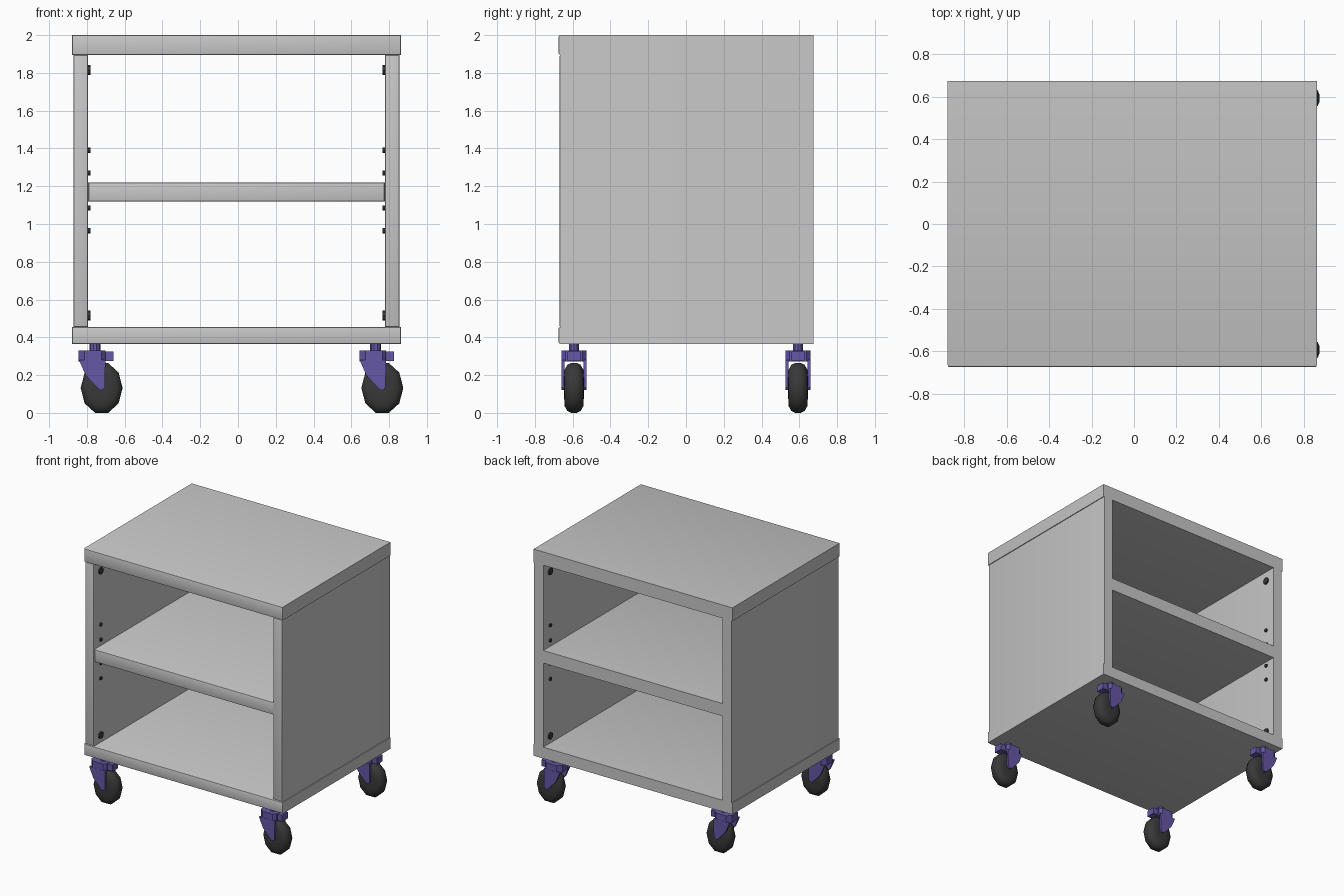
import bpy, bmesh, math
from mathutils import Vector

cube = bpy.data.objects.get("Cube")
if cube:
    bpy.data.objects.remove(cube)


def material(name, rgb, roughness=0.6):
    m = bpy.data.materials.new(name)
    m.use_nodes = True
    m.diffuse_color = (*rgb, 1)
    bsdf = next(n for n in m.node_tree.nodes if n.type == 'BSDF_PRINCIPLED')
    bsdf.inputs["Base Color"].default_value = (*rgb, 1)
    bsdf.inputs["Roughness"].default_value = roughness
    return m


GREY = material("light grey", (0.58, 0.58, 0.58))
PURPLE = material("purple", (0.13, 0.095, 0.38))
BLACK = material("black rubber", (0.04, 0.04, 0.04))


def finish(name, bm, mat, smooth=None):
    bmesh.ops.recalc_face_normals(bm, faces=bm.faces)
    mesh = bpy.data.meshes.new(name)
    bm.to_mesh(mesh)
    bm.free()
    mesh.materials.append(mat)
    obj = bpy.data.objects.new(name, mesh)
    bpy.context.collection.objects.link(obj)
    if smooth:
        bpy.ops.object.select_all(action='DESELECT')
        obj.select_set(True)
        bpy.context.view_layer.objects.active = obj
        bpy.ops.object.shade_smooth_by_angle(angle=math.radians(smooth))
    return obj


def board(name, x, y, z, bevel=0.01):
    """Box between limits, with softened edges around the front face."""
    bm = bmesh.new()
    bmesh.ops.create_cube(bm, size=1)
    for v in bm.verts:
        v.co = Vector(lim[0] if c < 0 else lim[1] for c, lim in zip(v.co, (x, y, z)))
    front = [e for e in bm.edges if all(abs(v.co.y - y[0]) < 1e-4 for v in e.verts)]
    if bevel:
        bmesh.ops.bevel(bm, geom=front, offset=bevel, segments=2, profile=0.5, affect='EDGES')
    return finish(name, bm, GREY, 40)


def prism(bm, points, direction):
    """Extrude a flat outline along a direction."""
    face = bm.faces.new([bm.verts.new(p) for p in points])
    moved = bmesh.ops.extrude_face_region(bm, geom=[face])["geom"]
    bmesh.ops.translate(bm, vec=direction,
                        verts=[g for g in moved if isinstance(g, bmesh.types.BMVert)])
    bm.faces.ensure_lookup_table()


# Cabinet boards
LEFT, RIGHT, DEPTH = 0.862, -0.878, 0.675
board("top_board", (RIGHT, LEFT), (-DEPTH, DEPTH), (1.895, 2.0))
board("base_board", (RIGHT, LEFT), (-DEPTH, DEPTH), (0.365, 0.455))
board("right_side_panel", (RIGHT + 0.006, -0.793), (-0.67, DEPTH), (0.455, 1.895))
board("left_side_panel", (0.777, LEFT - 0.006), (-0.67, DEPTH), (0.455, 1.895))
board("middle_shelf", (-0.793, 0.777), (-0.665, DEPTH), (1.12, 1.22))

# Shelf pins and bolt heads on the inner faces of the side panels
PINS = [(1.815, 0.027), (1.39, 0.014), (1.27, 0.014),
        (1.085, 0.014), (0.965, 0.014), (0.515, 0.027)]
for side, wall, inward in (("right", -0.793, 1), ("left", 0.777, -1)):
    for row, y in (("front", -0.588), ("back", 0.592)):
        bm = bmesh.new()
        for z, r in PINS:
            ring = [(wall - inward * 0.004, y + r * math.cos(a * math.tau / 8),
                     z + r * math.sin(a * math.tau / 8)) for a in range(8)]
            prism(bm, ring, Vector((inward * 0.015, 0, 0)))
        finish(f"{side}_{row}_pins", bm, BLACK)


def caster(name, x, y):
    """Swivel fork with a brake tab and a ten-sided tyre; x, y is the axle."""
    bm = bmesh.new()
    # Stem
    stem = [(x - 0.035 + 0.029 * math.cos(a * math.tau / 10),
             y + 0.029 * math.sin(a * math.tau / 10), 0.32) for a in range(10)]
    prism(bm, stem, Vector((0, 0, 0.05)))
    # Crown with cut corners
    crown = [(-0.122, -0.035), (-0.09, -0.065), (0.0, -0.065), (0.02, -0.045),
             (0.02, 0.045), (0.0, 0.065), (-0.09, 0.065), (-0.122, 0.035)]
    prism(bm, [(x + a, y + b, 0.272) for a, b in crown], Vector((0, 0, 0.058)))
    # Brake tab
    tab = [(0.01, -0.035), (0.063, -0.035), (0.063, 0.035), (0.01, 0.035)]
    prism(bm, [(x + a, y + b, 0.276) for a, b in tab], Vector((0, 0, 0.05)))
    # Fork cheeks
    cheek = [(-0.12, 0.28), (0.02, 0.28), (0.017, 0.135), (0.005, 0.122),
             (-0.012, 0.122), (-0.045, 0.155), (-0.085, 0.2)]
    for s in (-1, 1):
        prism(bm, [(x + a, y + s * 0.05, z) for a, z in cheek], Vector((0, s * 0.016, 0)))
    finish(name + "_fork", bm, PURPLE, 25)

    # Tyre
    bm = bmesh.new()
    section = [(0.4, -0.052), (0.72, -0.05), (0.92, -0.036), (1, -0.015),
               (1, 0.015), (0.92, 0.036), (0.72, 0.05), (0.4, 0.052)]
    rings = []
    for scale, off in section:
        ring = []
        for i in range(10):
            a = (i + 0.5) * math.tau / 10
            ring.append(bm.verts.new((x + 0.111 * scale * math.sin(a), y + off,
                                      0.132 + 0.1388 * scale * math.cos(a))))
        rings.append(ring)
    for r, q in zip(rings, rings[1:]):
        for i in range(10):
            j = (i + 1) % 10
            bm.faces.new((r[i], r[j], q[j], q[i]))
    bm.faces.new(rings[0])
    bm.faces.new(rings[-1])
    finish(name + "_wheel", bm, BLACK, 40)


for side, x in (("right", -0.722), ("left", 0.764)):
    for row, y in (("front", -0.593), ("back", 0.593)):
        caster(f"{row}_{side}_caster", x, y)
